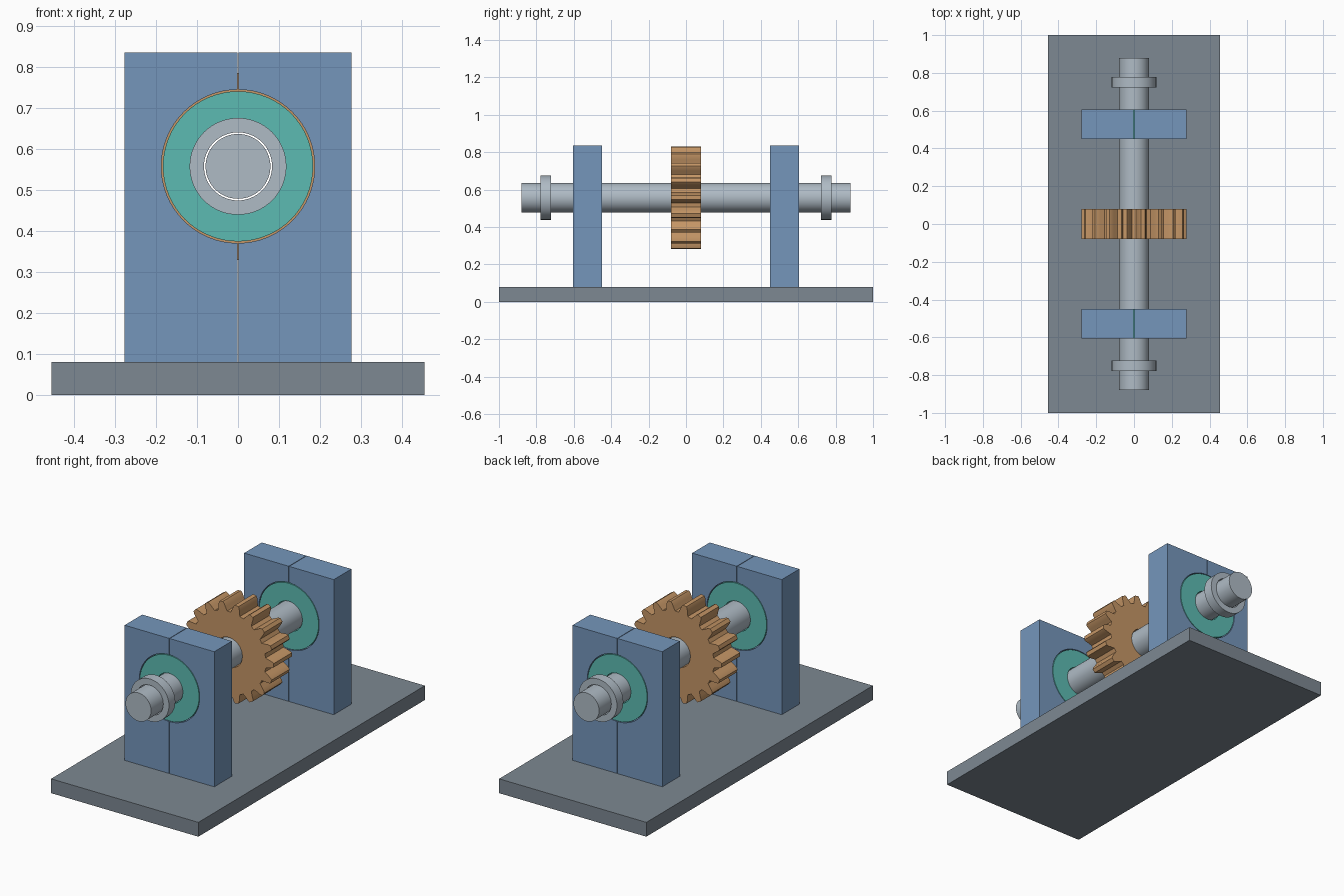
import bpy, bmesh, math

if "Cube" in bpy.data.objects:
    bpy.data.objects.remove(bpy.data.objects["Cube"])

AXIS_Z = 0.557
BORE = 0.083


def material(name, rgb):
    m = bpy.data.materials.new(name)
    lin = [((c / 255 + 0.055) / 1.055) ** 2.4 for c in rgb]
    m.diffuse_color = (*lin, 1)
    m.use_nodes = True
    m.node_tree.nodes["Principled BSDF"].inputs["Base Color"].default_value = m.diffuse_color
    return m


GREY = material("slate grey", (125, 136, 146))
BLUE = material("steel blue", (117, 150, 187))
TEAL = material("teal", (92, 187, 178))
SILVER = material("silver", (175, 187, 197))
BRONZE = material("bronze", (197, 150, 102))


def finish(bm, name, mat, smooth=False):
    bmesh.ops.recalc_face_normals(bm, faces=bm.faces)
    me = bpy.data.meshes.new(name)
    bm.to_mesh(me)
    bm.free()
    me.materials.append(mat)
    ob = bpy.data.objects.new(name, me)
    bpy.context.collection.objects.link(ob)
    if smooth:
        bpy.ops.object.select_all(action='DESELECT')
        ob.select_set(True)
        bpy.context.view_layer.objects.active = ob
        bpy.ops.object.shade_smooth_by_angle(angle=math.radians(25))
    return ob


def prism(name, outline, y0, y1, mat, smooth=False):
    """Extrude an x-z outline from y0 to y1."""
    bm = bmesh.new()
    face = bm.faces.new([bm.verts.new((x, y0, z)) for x, z in outline])
    ext = bmesh.ops.extrude_face_region(bm, geom=[face], use_keep_orig=True)
    verts = [v for v in ext["geom"] if isinstance(v, bmesh.types.BMVert)]
    bmesh.ops.translate(bm, verts=verts, vec=(0, y1 - y0, 0))
    return finish(bm, name, mat, smooth)


def ring(name, polar, bore, y0, y1, mat):
    """Bored disc about the shaft axis; polar lists (angle, radius)."""
    bm = bmesh.new()

    def loop(points, y):
        return [bm.verts.new((r * math.cos(a), y, AXIS_Z + r * math.sin(a)))
                for a, r in points]
    inner = [(a, bore) for a, _ in polar]
    loops = [loop(polar, y0), loop(polar, y1), loop(inner, y1), loop(inner, y0)]
    n = len(polar)
    for k in range(4):
        p, q = loops[k], loops[(k + 1) % 4]
        for i in range(n):
            j = (i + 1) % n
            bm.faces.new((p[i], p[j], q[j], q[i]))
    return finish(bm, name, mat, True)


def circle(r, n=64):
    return [(2 * math.pi * i / n, r) for i in range(n)]


# Base plate
prism("base_plate", [(-0.455, 0), (0.455, 0), (0.455, 0.08), (-0.455, 0.08)], -1, 1, GREY)

# Shaft
prism("shaft", [(r * math.cos(a), AXIS_Z + r * math.sin(a)) for a, r in circle(0.079)],
      -0.88, 0.88, SILVER, True)

# Split bearing supports, bearings and collars at each end
GAP, HOLE = 0.0015, 0.187
for end, s in (("front", -1), ("back", 1)):
    for side, m in (("left", -1), ("right", 1)):
        arc = [-math.pi / 2 + math.pi * i / 32 for i in range(33)]
        outline = [(GAP, 0.08)]
        outline += [(max(GAP, HOLE * math.cos(a)), AXIS_Z + HOLE * math.sin(a)) for a in arc]
        outline += [(GAP, 0.835), (0.277, 0.835), (0.277, 0.08)]
        prism(f"{end}_{side}_support", [(m * x, z) for x, z in outline],
              s * 0.45, s * 0.605, BLUE, True)
    ring(f"{end}_bearing", circle(0.183), BORE, s * 0.45, s * 0.605, TEAL)
    ring(f"{end}_collar", circle(0.118), BORE, s * 0.722, s * 0.778, SILVER)

# Spur gear
TEETH = 18
pitch = 2 * math.pi / TEETH
tooth = [(-0.36, 0.228), (-0.25, 0.250), (-0.19, 0.266), (-0.11, 0.277),
         (0.11, 0.277), (0.19, 0.266), (0.25, 0.250), (0.36, 0.228)]
gear = [((k + f) * pitch, r) for k in range(TEETH) for f, r in tooth]
ring("gear", gear, BORE, -0.08, 0.08, BRONZE)
